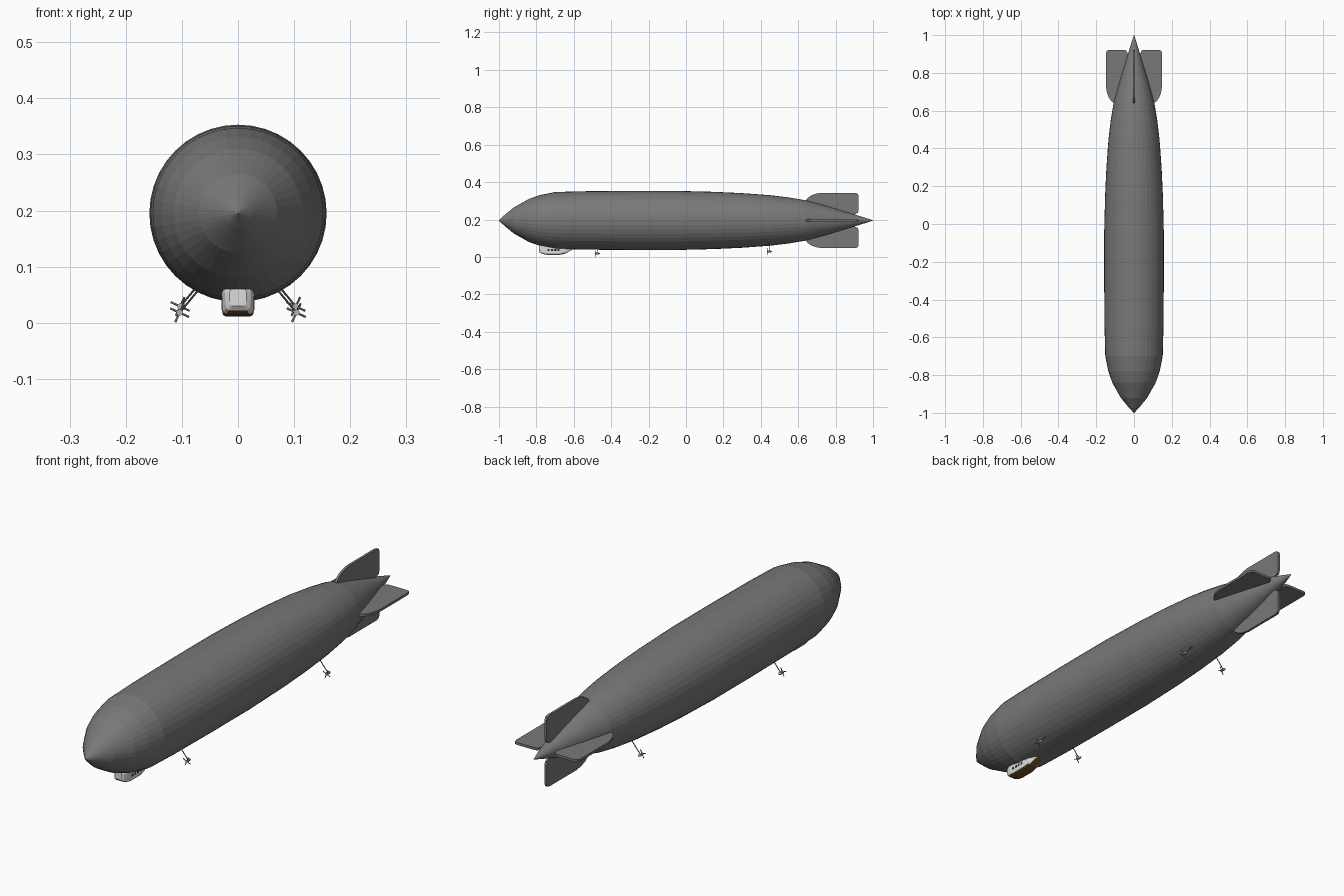
import bpy, bmesh, math
from mathutils import Vector, Matrix

if "Cube" in bpy.data.objects:
    bpy.data.objects.remove(bpy.data.objects["Cube"])

CZ = 0.195  # height of the hull axis


def mat(name, col):
    m = bpy.data.materials.new(name)
    m.diffuse_color = (*col, 1)
    m.use_nodes = True
    m.node_tree.nodes["Principled BSDF"].inputs["Base Color"].default_value = m.diffuse_color
    return m


GREY = mat("hull grey", (0.19, 0.19, 0.19))
WHITE = mat("cabin white", (0.72, 0.72, 0.70))
BROWN = mat("cabin floor brown", (0.16, 0.075, 0.02))
DARK = mat("window dark", (0.03, 0.03, 0.035))
METAL = mat("engine metal", (0.45, 0.45, 0.45))
STEEL = mat("strut steel", (0.15, 0.15, 0.15))


def finish(name, bm, *mats):
    bmesh.ops.recalc_face_normals(bm, faces=bm.faces)
    me = bpy.data.meshes.new(name)
    bm.to_mesh(me)
    bm.free()
    ob = bpy.data.objects.new(name, me)
    bpy.context.collection.objects.link(ob)
    for m in mats:
        me.materials.append(m)
    return ob


def loft(bm, rings):
    """Skin a list of closed rings and cap both ends."""
    vs = [[bm.verts.new(p) for p in r] for r in rings]
    n = len(vs[0])
    for a, b in zip(vs, vs[1:]):
        for i in range(n):
            bm.faces.new((a[i], a[(i + 1) % n], b[(i + 1) % n], b[i]))
    bm.faces.new(vs[0])
    bm.faces.new(vs[-1])


def rod(bm, a, b, r, sides=8, r2=None):
    a, b = Vector(a), Vector(b)
    d = b - a
    m = Matrix.Translation((a + b) / 2) @ d.to_track_quat('Z', 'Y').to_matrix().to_4x4()
    bmesh.ops.create_cone(bm, cap_ends=True, segments=sides, radius1=r,
                          radius2=r if r2 is None else r2, depth=d.length, matrix=m)


def box(bm, centre, size, rot=Matrix()):
    m = Matrix.Translation(centre) @ rot @ Matrix.Diagonal((*size, 1))
    bmesh.ops.create_cube(bm, size=1, matrix=m)


# Hull: revolved profile of (y, radius)
profile = [(-1, .001), (-.975, .025), (-.92, .070), (-.84, .115), (-.78, .136),
           (-.70, .152), (-.55, .156), (-.30, .158), (-.05, .158), (.15, .153),
           (.30, .146), (.45, .135), (.55, .123), (.64, .108), (.75, .078),
           (.86, .044), (.94, .020), (1, .001)]
N = 40
bm = bmesh.new()
loft(bm, [[(r * math.sin(2 * math.pi * i / N), y, CZ + r * math.cos(2 * math.pi * i / N))
           for i in range(N)] for y, r in profile])
finish("hull", bm, GREY)

# Four tail fins: rounded outline of (y, distance from axis)
outline = [(.64, .07), (.64, .105), (.65, .120), (.67, .134), (.695, .143), (.725, .148),
           (.905, .148), (.917, .144), (.922, .134), (.922, .052), (.918, .040),
           (.905, .034), (.88, .02)]
for k, name in enumerate(("top_fin", "right_fin", "bottom_fin", "left_fin")):
    bm = bmesh.new()
    loft(bm, [[(t, y, d) for y, d in outline] for t in (-.005, .005)])
    bm.transform(Matrix.Translation((0, 0, CZ)) @ Matrix.Rotation(k * math.pi / 2, 4, 'Y'))
    finish(name, bm, GREY)

# Cabin: lofted sections of (y, half width, bottom z)
sections = [(-.786, .015, .030), (-.780, .023, .022), (-.765, .028, .015), (-.74, .0295, .011),
            (-.675, .0295, .011), (-.645, .026, .018), (-.615, .016, .034), (-.608, .010, .040)]
bm = bmesh.new()
rings = []
for y, w, zb in sections:
    half = [(w * .72, zb), (w * .9, zb + .003), (w * .98, zb + .009), (w, .054), (w * .9, .060)]
    rings.append([(x, y, z) for x, z in half] + [(-x, y, z) for x, z in reversed(half)])
loft(bm, rings)
ob = finish("cabin", bm, WHITE, BROWN)
for p in ob.data.polygons:          # floor faces are brown
    if p.normal.z < -.75 and p.center.z < .04:
        p.material_index = 1

# Cabin windows: thin plates along both sides
bm = bmesh.new()
for s in (-1, 1):
    for i in range(4):
        box(bm, (s * .0293, -.735 + i * .018, .036), (.001, .011, .010))
finish("cabin_windows", bm, DARK)

# Engines: strut, pod and four-bladed propeller, at (y, strut top, hub)
engines = {"front": (-.475, (.066, .064), (.104, .018)),
           "rear": (.445, (.062, .078), (.103, .029))}
for place, (y, top, hub) in engines.items():
    for s, side in ((-1, "left"), (1, "right")):
        name = f"{place}_{side}"
        x, z = s * hub[0], hub[1]
        bm = bmesh.new()
        rod(bm, (s * top[0], y, top[1]), (x, y, z), .0018)
        finish(name + "_strut", bm, STEEL)
        bm = bmesh.new()
        rod(bm, (x, y - .012, z), (x, y + .006, z), .0055, 10)
        rod(bm, (x, y + .006, z), (x, y + .014, z), .0055, 10, .002)
        finish(name + "_engine", bm, METAL)
        bm = bmesh.new()
        for k in range(4):
            turn = Matrix.Rotation(math.radians(25 + 90 * k), 4, 'Y')
            off = turn @ Vector((0, 0, .010))
            box(bm, (x + off.x, y - .010, z + off.z), (.0035, .0015, .017),
                turn @ Matrix.Rotation(math.radians(25), 4, 'Z'))
        finish(name + "_propeller", bm, STEEL)
